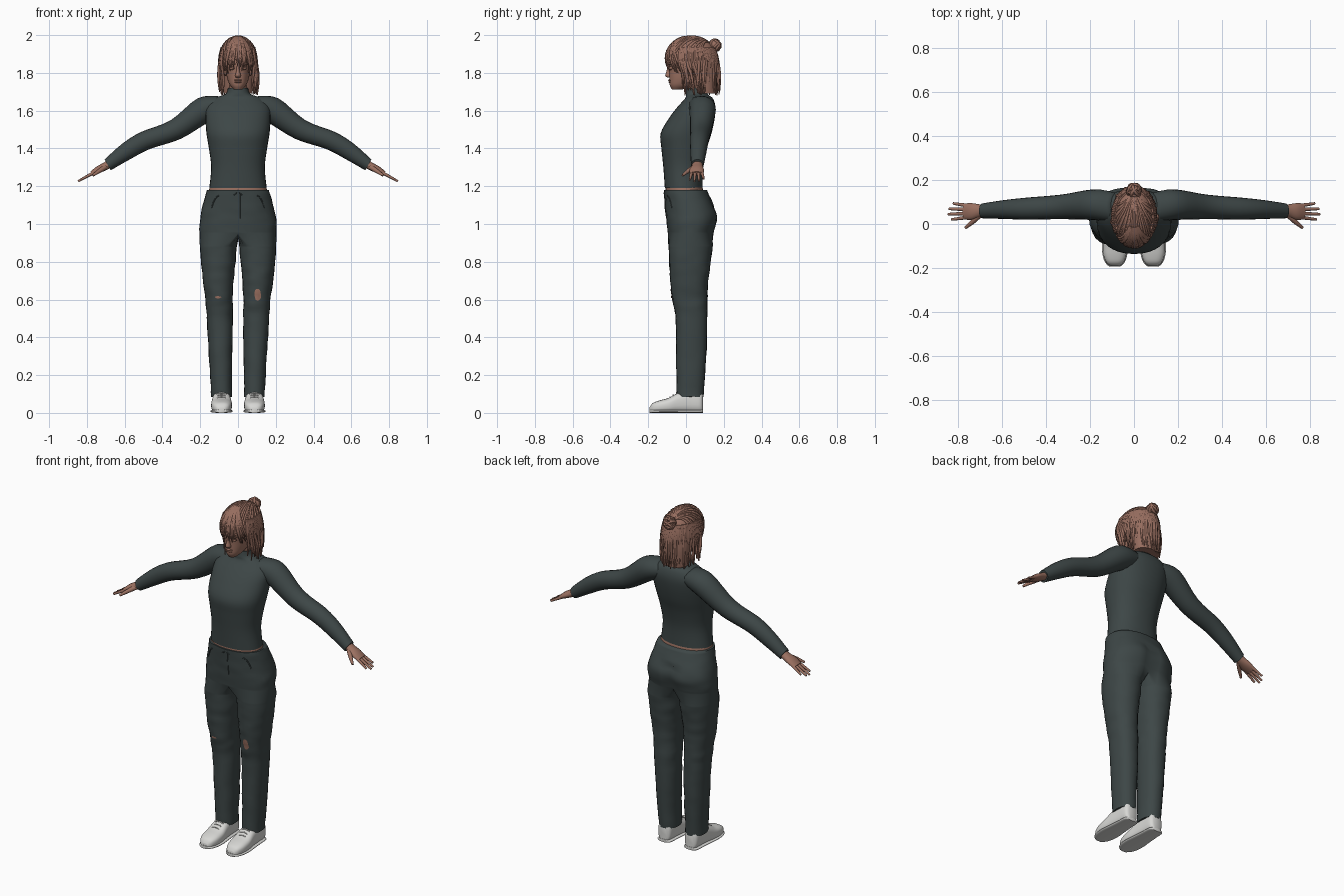
import bpy, bmesh, math, random
from mathutils import Vector, Matrix, noise
from mathutils.bvhtree import BVHTree

random.seed(4)
cube = bpy.data.objects.get("Cube")
if cube:
    bpy.data.objects.remove(cube)

X, Y, Z = Vector((1, 0, 0)), Vector((0, 1, 0)), Vector((0, 0, 1))


def material(name, color):
    m = bpy.data.materials.new(name)
    m.use_nodes = True
    m.diffuse_color = (*color, 1)
    m.node_tree.nodes["Principled BSDF"].inputs["Base Color"].default_value = (*color, 1)
    return m


SKIN = material("warm skin", (0.33, 0.165, 0.12))
HAIR = material("brown hair", (0.31, 0.155, 0.115))
CLOTH = material("dark slate cloth", (0.047, 0.062, 0.062))
SHOE = material("off white shoe", (0.68, 0.68, 0.66))


def spline(rows, steps=4):
    """Smoothly interpolate rows of numbers (Catmull-Rom)."""
    rows = [Vector(r) for r in rows]
    out = []
    for i in range(len(rows) - 1):
        a, b, c, d = rows[max(i - 1, 0)], rows[i], rows[i + 1], rows[min(i + 2, len(rows) - 1)]
        for k in range(steps):
            t = k / steps
            out.append(b + (c - a) * t / 2 + (a * 2 - b * 5 + c * 4 - d) * t * t / 2
                       + (b * 3 - a - c * 3 + d) * t ** 3 / 2)
    return out + [rows[-1]]


def oval(bm, centre, u, v, angles, power=2.0):
    """Ring of vertices on a superellipse with half axes u and v."""
    ring = []
    for a in angles:
        p, q = math.cos(a), math.sin(a)
        p = math.copysign(abs(p) ** (2 / power), p)
        q = math.copysign(abs(q) ** (2 / power), q)
        ring.append(bm.verts.new(Vector(centre) + u * p + v * q))
    return ring


def bridge(bm, rings):
    for a, b in zip(rings, rings[1:]):
        for k in range(len(a)):
            n = (k + 1) % len(a)
            bm.faces.new((a[k], a[n], b[n], b[k]))


def loft(bm, sections, power=2.0, sides=32):
    """Closed tube through sections of (centre, half axis, half axis)."""
    angles = [math.tau * k / sides for k in range(sides)]
    rings = [oval(bm, c, u, v, angles, power) for c, u, v in sections]
    bridge(bm, rings)
    bm.faces.new(rings[0])
    bm.faces.new(rings[-1])


def upright(bm, rows, power=2.2):
    """Rows of height, half width, front y, back y."""
    loft(bm, [((0, (f + b) / 2, z), X * rx, Y * ((b - f) / 2)) for z, rx, f, b in spline(rows)], power)


def limb(bm, rows, side, direction=(.87, 0, -.5)):
    """Rows of x, y, z, half depth, half thickness."""
    d = Vector((side * direction[0], direction[1], direction[2])).normalized()
    u = (Y - d * Y.dot(d)).normalized()
    w = d.cross(u)
    loft(bm, [((side * x, y, z), u * a, w * b) for x, y, z, a, b in spline(rows)], 2, 20)


def ball(bm, centre, size, segments=20):
    bmesh.ops.create_uvsphere(bm, u_segments=segments, v_segments=segments // 2 + 2, radius=1,
                              matrix=Matrix.Translation(centre) @ Matrix.Diagonal((*size, 1)))


def finish(name, bm, mat):
    bmesh.ops.recalc_face_normals(bm, faces=bm.faces)
    mesh = bpy.data.meshes.new(name)
    bm.to_mesh(mesh)
    bm.free()
    mesh.materials.append(mat)
    mesh.shade_smooth()
    mesh.set_sharp_from_angle(angle=math.radians(70))
    bpy.context.collection.objects.link(bpy.data.objects.new(name, mesh))


def strands(name, paths, mat, radius, taper=0.75):
    """Thin tubes along paths, narrowing to their tips."""
    bm = bmesh.new()
    for path in paths:
        path = [Vector(p) for p in path]
        last = len(path) - 1
        ref = (path[-1] - path[0]).orthogonal()
        sections = []
        for i, p in enumerate(path):
            t = (path[min(i + 1, last)] - path[max(i - 1, 0)]).normalized()
            u = (ref - t * ref.dot(t)).normalized()
            ref = u
            r = radius * (1 - taper * (i / last) ** 3)
            sections.append((p, u * r, t.cross(u) * r))
        loft(bm, sections, 2, 7)
    finish(name, bm, mat)


# Sweater: torso with collar, and both sleeves
bm = bmesh.new()
upright(bm, [(1.19, .152, -.112, .088), (1.3, .142, -.12, .09), (1.4, .154, -.13, .11),
             (1.48, .167, -.134, .135), (1.56, .172, -.09, .152), (1.62, .168, -.045, .156),
             (1.665, .128, -.005, .142), (1.688, .066, 0, .115), (1.72, .053, .005, .105)])
for s in (1, -1):
    limb(bm, [(.08, .075, 1.63, .066, .055), (.18, .088, 1.605, .07, .069), (.33, .078, 1.5, .056, .056),
              (.49, .07, 1.442, .05, .051), (.59, .066, 1.385, .043, .046), (.69, .06, 1.313, .034, .033)], s)
finish("sweater", bm, CLOTH)

# Bare waist between sweater and trousers
bm = bmesh.new()
upright(bm, [(1.12, .15, -.1, .095), (1.18, .153, -.108, .09), (1.23, .138, -.1, .08)])
finish("waist", bm, SKIN)

# Trousers: pelvis rings split at the crotch into two leg tubes
bm = bmesh.new()
HALF, INNER = 16, 8
around = [math.pi * (k / HALF - .5) for k in range(HALF * 2)]
pelvis = [oval(bm, (0, (f + b) / 2, z), X * rx, Y * ((b - f) / 2), around, 2.3)
          for z, rx, f, b in spline([(1.18, .164, -.116, .112), (1.12, .18, -.112, .138),
                                     (1.05, .198, -.107, .166), (1, .205, -.103, .162),
                                     (.95, .204, -.098, .148)])]
bridge(bm, pelvis)
bm.faces.new(pelvis[0])
split = pelvis[-1]
front, back = split[0], split[HALF]
crotch = []
for k in range(1, INNER):
    p = back.co.lerp(front.co, k / INNER)
    crotch.append(bm.verts.new(p - Z * .03 * math.sin(math.pi * k / INNER)))
turns = [math.radians(-120 + 240 * k / HALF) for k in range(HALF)]
turns += [math.radians(120 + 120 * k / INNER) for k in range(INNER)]
for s in (1, -1):
    rings = [[split[(s * k) % len(split)] for k in range(HALF + 1)] + crotch]
    for z, cx, rx, f, b in spline([(.885, .104, .098, -.094, .142), (.8, .105, .092, -.09, .13),
                                   (.7, .105, .081, -.083, .117), (.6, .1, .072, -.072, .114),
                                   (.5, .097, .069, -.055, .112), (.3, .092, .061, -.053, .107),
                                   (.085, .087, .055, -.048, .092)], 6):
        rings.append(oval(bm, (s * cx, (f + b) / 2, z), X * s * rx, Y * ((b - f) / 2), turns, 2.2))
    bridge(bm, rings)
    bm.faces.new(rings[-1])
# Cleft at the seat and light folds in the cloth
bm.normal_update()
for v in bm.verts:
    if v.co.y > 0 and .94 < v.co.z < 1.1:
        v.co.y -= .022 * math.exp(-(v.co.x / .03) ** 2)
    v.co += v.normal * noise.noise(Vector((v.co.x * 14, v.co.y * 14, v.co.z * 22))) * .004
surface = BVHTree.FromBMesh(bm)
finish("trousers", bm, CLOTH)


def on_front(x, z, lift=0):
    """Point on the front of the trousers."""
    return surface.ray_cast(Vector((x, -1, z)), Y)[0] - Y * lift


# Fly seam, pocket seams and waist cords
seams = [[on_front(.01, 1.03 + .018 * k) for k in range(8)]]
for s in (1, -1):
    seams.append([on_front(s * (.1 + .01 * k), 1.15 - .004 * k * k) for k in range(5)])
    seams.append([on_front(s * (.006 + .004 * k), 1.165 - .003 * k) for k in range(5)])
strands("trouser_seams", seams, CLOTH, .003, 0)

# Skin showing through the ripped knees
for word, x, z, w, h in (("left", .105, .625, .017, .034), ("right", -.105, .612, .016, .006)):
    bm = bmesh.new()
    rings = []
    for grow in (.02, .5, 1):
        rings.append([])
        for k in range(16):
            a = math.tau * k / 16
            r = grow * (random.uniform(.9, 1.15) if grow == 1 else 1)
            rings[-1].append(bm.verts.new(on_front(x + w * r * math.cos(a), z + h * r * math.sin(a), .003)))
    bridge(bm, rings)
    bm.faces.new(rings[0])
    finish(word + "_knee_rip", bm, SKIN)

# Shoes with soles and laces
shoe = spline([(-.192, .02, .03), (-.175, .039, .052), (-.14, .052, .066), (-.09, .055, .08),
               (-.04, .05, .108), (.02, .045, .125), (.075, .041, .12), (.09, .026, .1)])
for s, word in ((1, "left"), (-1, "right")):
    bm = bmesh.new()
    for grow, top in ((0, 1), (.004, .018)):
        sections = []
        for y, rx, h in shoe:
            h = min(h, top) / 2
            sections.append(((s * .087, y * (1 + grow * 3), h), X * (rx + grow), Z * h))
        loft(bm, sections, 2.7)
    finish(word + "_shoe", bm, SHOE)
    laces = [[(s * .087 + .026 * t, -.085 + .017 * k, .085 + .011 * k - .008 * t * t)
              for t in (-1, -.5, 0, .5, 1)] for k in range(4)]
    strands(word + "_laces", laces, SHOE, .003, 0)

# Hands: palm, four fingers and thumb
for s, word in ((1, "left"), (-1, "right")):
    bm = bmesh.new()
    limb(bm, [(.66, .06, 1.33, .027, .024), (.70, .06, 1.307, .029, .021), (.74, .057, 1.287, .038, .019),
              (.775, .057, 1.267, .036, .012)], s)
    for k, reach in enumerate((.068, .082, .078, .06)):
        spread = (k - 1.5) * .006
        limb(bm, [(.76 + reach * t, .03 + .018 * k + spread * t, 1.274 - reach * .55 * t,
                   .009 - .003 * t, .009 - .003 * t) for t in (0, .5, .9, 1.05)], s)
    limb(bm, [(.70, .045, 1.302, .014, .014), (.735, .01, 1.28, .011, .011), (.768, -.018, 1.257, .006, .006)],
         s, (.65, -.6, -.45))
    finish(word + "_hand", bm, SKIN)

# Head, neck and facial features
bm = bmesh.new()
upright(bm, [(1.66, .045, .015, .095), (1.72, .045, .01, .1), (1.8, .045, 0, .1)])
upright(bm, [(1.712, .022, -.074, -.02), (1.735, .043, -.086, .04), (1.77, .057, -.088, .09),
             (1.81, .064, -.09, .12), (1.86, .07, -.095, .14), (1.92, .07, -.085, .14),
             (1.97, .045, -.04, .1)])
upright(bm, [(1.776, .012, -.1, -.07), (1.787, .015, -.11, -.07), (1.81, .009, -.103, -.07),
             (1.84, .008, -.097, -.07)])
ball(bm, (0, -.085, 1.761), (.022, .009, .006))
ball(bm, (0, -.083, 1.752), (.02, .01, .006))
for s in (1, -1):
    ball(bm, (s * .03, -.08, 1.825), (.016, .012, .009))
    ball(bm, (s * .03, -.085, 1.848), (.024, .012, .007))
    ball(bm, (s * .066, .02, 1.815), (.01, .02, .032))
finish("head", bm, SKIN)

# Hair cap open at the face, and the hanging back hair
CENTRE, SIZE = Vector((0, .03, 1.872)), Vector((.097, .138, .122))


def on_cap(d):
    """Point of the hair cap in a direction from its centre."""
    n = Vector((d.x / SIZE.x, d.y / SIZE.y, d.z / SIZE.z)).normalized()
    return CENTRE + Vector((n.x * SIZE.x, n.y * SIZE.y, n.z * SIZE.z))


def cap(turn, rise):
    c = math.cos(rise)
    return CENTRE + Vector((SIZE.x * c * math.sin(turn), -SIZE.y * c * math.cos(turn), SIZE.z * math.sin(rise)))


bm = bmesh.new()
ball(bm, CENTRE, SIZE, 40)
gone = [f for f in bm.faces if f.calc_center_median().z < (1.875 if f.calc_center_median().y < 0 else 1.79)]
bmesh.ops.delete(bm, geom=gone, context="FACES")
upright(bm, [(1.69, .076, .045, .163), (1.75, .085, .035, .166), (1.82, .09, .02, .166), (1.92, .08, .01, .155)])
finish("hair_base", bm, HAIR)

# Hair strands: fringe, hanging locks, and locks swept back into the knot
fringe, hanging, swept, curls = [], [], [], []
for k in range(34):
    a = math.radians(-64 + 128 * k / 33 + random.uniform(-3, 3))
    low = -.28 - .35 * abs(a) + random.uniform(-.1, .18)
    sway = random.uniform(-.25, .25)
    fringe.append([cap(a * (.45 + .55 * t) + sway * t * t, 1.25 + (low - 1.25) * t)
                   for t in [i / 9 for i in range(10)]])
for k in range(70):
    a = math.radians(62 + 236 * k / 69)
    top, mid = cap(a, .55), cap(a, -.05)
    tip = Vector((mid.x * random.uniform(.82, 1.1), mid.y + random.uniform(-.012, .012), random.uniform(1.68, 1.72)))
    if tip.y < .05:
        tip.y += .03
    bend = (mid + tip) / 2 + Vector((random.uniform(-.01, .01), random.uniform(-.01, .008), 0))
    hanging.append(spline([top, mid, bend, tip], 3))
knot = Vector((0, .152, 1.945))
for k in range(30):
    a = math.radians(-110 + 220 * k / 29)
    start = cap(a, .3 + random.uniform(-.1, .15)) - CENTRE
    swept.append([on_cap(start.lerp(knot - CENTRE, i / 9) + Z * .05 * math.sin(math.pi * i / 9))
                  for i in range(10)])
for k in range(9):
    axis = Vector([random.uniform(-1, 1) for i in range(3)]).normalized()
    u = axis.orthogonal().normalized()
    w = axis.cross(u)
    curls.append([knot + axis * .012 + (u * math.cos(i / 2) + w * math.sin(i / 2)) * .029 for i in range(12)])
strands("fringe", fringe, HAIR, .008)
strands("hanging_locks", hanging, HAIR, .009)
strands("swept_locks", swept, HAIR, .006)
strands("knot_curls", curls, HAIR, .007)

# Knot of hair
bm = bmesh.new()
ball(bm, knot, (.034, .028, .03))
finish("hair_knot", bm, HAIR)
